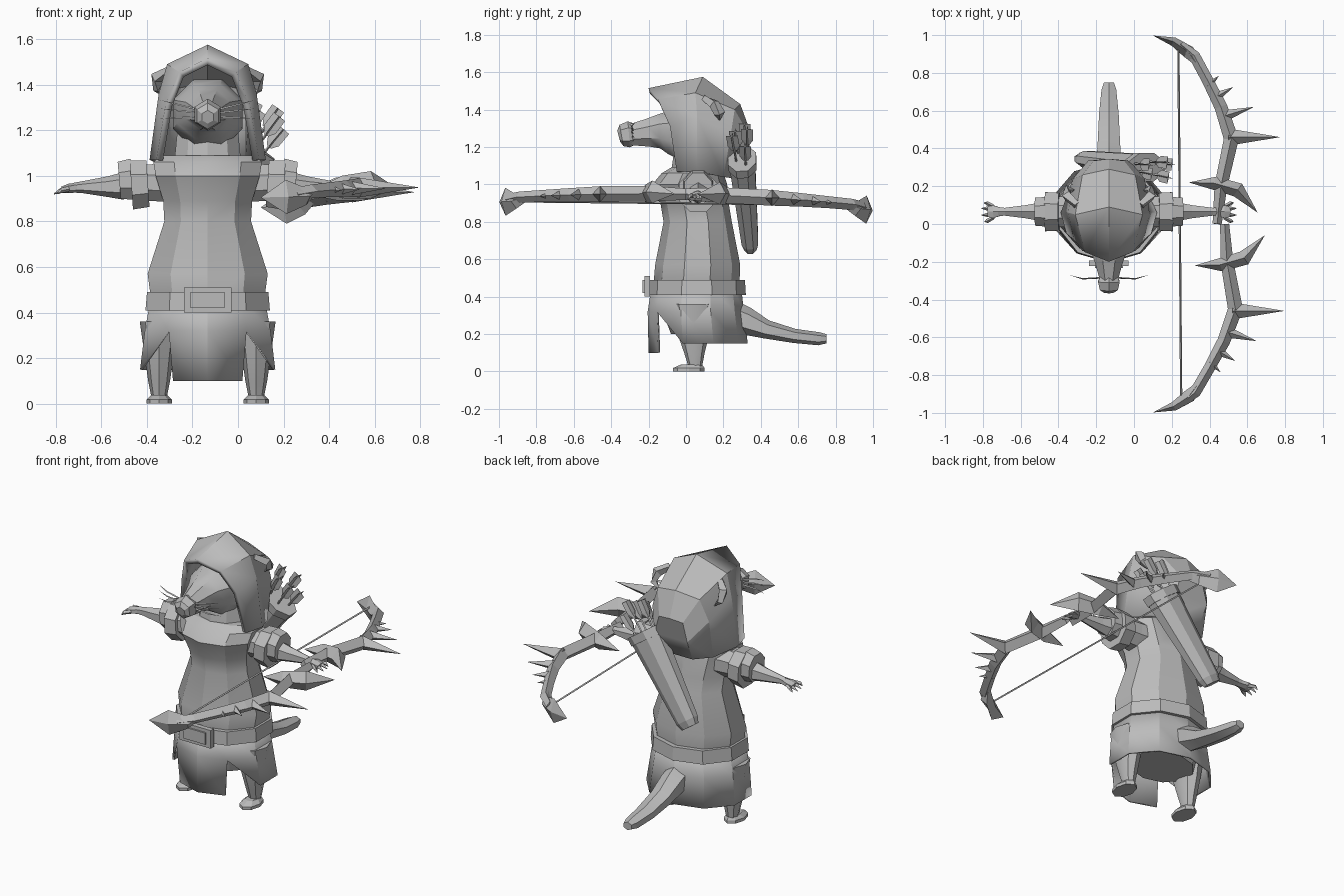
import bpy, bmesh, math
from mathutils import Vector

if "Cube" in bpy.data.objects:
    bpy.data.objects.remove(bpy.data.objects["Cube"])

C = -0.133                                   # x of the figure's mirror plane
gray = bpy.data.materials.new("plain grey")
gray.diffuse_color = (0.5, 0.5, 0.5, 1)
gray.use_nodes = True
gray.node_tree.nodes["Principled BSDF"].inputs["Base Color"].default_value = gray.diffuse_color


def finish(name, bm, smooth=None, thick=0):
    bmesh.ops.remove_doubles(bm, verts=bm.verts, dist=0.0005)
    bmesh.ops.recalc_face_normals(bm, faces=bm.faces)
    me = bpy.data.meshes.new(name)
    bm.to_mesh(me)
    bm.free()
    me.materials.append(gray)
    ob = bpy.data.objects.new(name, me)
    bpy.context.collection.objects.link(ob)
    if smooth:
        bpy.ops.object.select_all(action='DESELECT')
        ob.select_set(True)
        bpy.context.view_layer.objects.active = ob
        bpy.ops.object.shade_smooth_by_angle(angle=math.radians(smooth))
    if thick:
        m = ob.modifiers.new("thickness", 'SOLIDIFY')
        m.thickness, m.offset = thick, -1
    return ob


def tube(name, pts, n=6, up=(0, 0, 1), axis=None, turn=0, smooth=None):
    """Loft of n-sided rings; each point is (x, y, z, half width, half height)."""
    bm, rings = bmesh.new(), []
    P = [Vector(p[:3]) for p in pts]
    for i, p in enumerate(pts):
        t = Vector(axis) if axis else P[min(i + 1, len(P) - 1)] - P[max(i - 1, 0)]
        t.normalize()
        side = t.cross(Vector(up)).normalized()
        top = side.cross(t)
        ring = []
        for k in range(n):
            a = 2 * math.pi * (k + turn) / n
            ring.append(bm.verts.new(P[i] + side * p[3] * math.sin(a) + top * p[4] * math.cos(a)))
        rings.append(ring)
    for r, q in zip(rings, rings[1:]):
        for k in range(n):
            bm.faces.new((r[k], r[(k + 1) % n], q[(k + 1) % n], q[k]))
    for ring, p in ((rings[0], pts[0]), (rings[-1], pts[-1])):
        if p[3] > 0.001:
            bm.faces.new(ring)
    return finish(name, bm, smooth)


def stack(name, rows, n=10, smooth=None):
    """Horizontal rings given as (z, half width, front y, back y)."""
    pts = [(C, (f + b) / 2, z, w, (b - f) / 2) for z, w, f, b in rows]
    return tube(name, pts, n, up=(0, -1, 0), axis=(0, 0, 1), smooth=smooth)


# Torso, neck, belt and buckle
stack("tunic", [(.2, .19, -.08, .24), (.45, .26, -.175, .285), (.57, .277, -.165, .29),
                (.8, .2, -.12, .245), (.89, .205, -.135, .23), (1.0, .24, -.18, .22),
                (1.06, .25, -.13, .2), (1.09, .22, -.08, .17)], smooth=30)
stack("neck", [(1.0, .16, -.09, .2), (1.2, .14, -.06, .2)])
stack("belt", [(.41, .287, -.205, .32), (.49, .28, -.2, .315)])
for nm, w, h, y in (("buckle", .105, .055, -.212), ("buckle_plate", .075, .035, -.222)):
    tube(nm, [(C, y + .02, .455, w * 1.41, h * 1.41), (C, y - .01, .455, w * 1.41, h * 1.41)],
         4, turn=.5)

# Skirt: front flap and a back wrap with slits between
bm = bmesh.new()


def skirt_ring(z, rx, f, b):
    return [bm.verts.new((C + rx * math.sin(k * math.pi / 5),
                          (f + b) / 2 - (b - f) / 2 * math.cos(k * math.pi / 5), z)) for k in range(10)]


top, mid, hem = (skirt_ring(.45, .265, -.185, .295), skirt_ring(.32, .29, -.205, .31),
                 skirt_ring(.15, .312, -.2, .33))
for k in range(10):
    j = (k + 1) % 10
    bm.faces.new((top[k], top[j], mid[j], mid[k]))
    if k in (1, 8):                          # slanted slit edges
        a, b = (k, j) if k == 1 else (j, k)
        bm.faces.new((mid[a], mid[b], hem[b]))
    else:
        bm.faces.new((mid[k], mid[j], hem[j], hem[k]))
for k in (0, 1, 9):
    hem[k].co.z = .1
    hem[k].co.x = C + (hem[k].co.x - C) * .83
finish("skirt", bm, 30, .012)

# Hood: arches running from the rim to the back, mirrored halves
arches = [[(0, -.2, 1.515), (.125, -.15, 1.455), (.185, -.085, 1.31), (.225, -.05, 1.07)],
          [(0, .09, 1.575), (.178, .05, 1.49), (.215, .06, 1.36), (.255, .06, 1.07)],
          [(0, .29, 1.43), (.14, .26, 1.4), (.19, .24, 1.27), (.19, .2, 1.04)],
          [(0, .345, 1.28), (.08, .335, 1.27), (.11, .335, 1.16), (.1, .27, 1.03)]]
bm = bmesh.new()
rows = [[bm.verts.new((C + s * x, y, z)) for s, (x, y, z) in
         [(-1, p) for p in a[:0:-1]] + [(1, p) for p in a]] for a in arches]
for r, q in zip(rows, rows[1:]):
    for k in range(6):
        bm.faces.new((r[k], r[k + 1], q[k + 1], q[k]))
bm.faces.new(rows[-1])
hood = finish("hood", bm, 20, .03)

# Head, nose and whiskers
tube("head", [(C, .16, 1.27, .14, .14), (C, .0, 1.27, .165, .165), (C, -.08, 1.28, .145, .13),
              (C, -.14, 1.285, .105, .1), (C, -.2, 1.277, .08, .082), (C, -.3, 1.265, .05, .06)],
     8, turn=.5, smooth=40)
tube("nose", [(C, -.27, 1.268, .05, .055), (C, -.305, 1.268, .066, .07),
              (C, -.345, 1.262, .055, .058), (C, -.36, 1.258, .03, .03)], 6)
for s in (-1, 1):
    for i, dz in enumerate((.035, .01, -.02)):
        tube("whisker", [(C + s * .05, -.285, 1.27 + dz * .6, .005, .005),
                         (C + s * .14, -.29, 1.275 + dz * 1.1, .004, .004),
                         (C + s * .21, -.27, 1.28 + dz * 1.5, 0, 0)], 3)
    # Ear poking through the hood
    tube("ear", [(C + s * .17, .1, 1.46, .02, .02), (C + s * .222, .15, 1.43, .03, .03),
                 (C + s * .222, .18, 1.38, .018, .03), (C + s * .18, .18, 1.34, 0, 0)], 4, up=(0, 1, 0))

    # Arm with two cuffs and a four-fingered hand
    Y = .065

    def arm(name, pts, n=8, turn=.5):
        tube(name, [(C + s * x, y, z, w, h) for x, y, z, w, h in pts], n, turn=turn)
    arm("shoulder", [(.12, Y, .97, .1, .09), (.2, Y, .97, .09, .09), (.28, Y, .97, .085, .085)])
    arm("inner_cuff", [(.262, Y, .965, .108, .11), (.335, Y, .96, .112, .117)])
    arm("outer_cuff", [(.33, Y, .985, .085, .098), (.388, Y, .98, .08, .088)])
    arm("forearm", [(.37, Y, .955, .055, .06), (.44, Y, .952, .04, .045),
                    (.55, Y, .95, .024, .026), (.585, Y, .948, .026, .022)], 6, 0)
    arm("palm", [(.57, Y, .948, .024, .022), (.61, Y, .945, .038, .02), (.64, Y, .938, .032, .014)], 6, 0)
    for d in (-.05, -.017, .017, .045):
        arm("finger", [(.61, Y + d * .6, .942, .01, .012), (.645, Y + d, .935, .011, .011),
                       (.683 - abs(d) * .5, Y + d * 1.05, .92, .002, .002)], 4, 0)

    # Leg and foot
    lx = C + s * .213
    tube("leg", [(lx, .04, .36, .085, .11), (lx, .04, .2, .062, .085), (lx, .045, .1, .048, .055),
                 (lx, .05, .02, .032, .035)], 8, up=(0, -1, 0), axis=(0, 0, 1), smooth=40)
    tube("foot", [(lx, .015, 0, .056, .085), (lx, .015, .018, .056, .085), (lx, .03, .038, .035, .055)],
         8, up=(0, -1, 0), axis=(0, 0, 1))

# Tail
tube("tail", [(C, .25, .29, .075, .09), (C, .32, .27, .075, .075), (C, .43, .225, .068, .05),
              (C, .58, .19, .06, .038), (C, .71, .175, .045, .035), (C, .75, .175, .03, .025)], 6, smooth=30)

# Quiver with lip and fletched arrows
A, B = Vector((-.27, .345, .66)), Vector((.06, .3, 1.13))
u = (B - A).normalized()
side = u.cross(Vector((0, 1, 0))).normalized()
dep = side.cross(u)


def along(p, w, h):
    return (*p, w, h)


tube("quiver", [along(A, .06, .035), along(A + u * .04, .075, .048), along(B, .118, .075)], 8,
     up=(0, 1, 0), turn=.5)
tube("quiver_lip", [along(B - u * .04, .122, .08), along(B + u * .01, .126, .082)], 8,
     up=(0, 1, 0), turn=.5)
for i, (a, b, l) in enumerate([(-.06, .02, .13), (-.02, -.03, .17), (.0, .03, .19),
                               (.05, -.02, .14), (.075, .02, .16)]):
    o = B + side * a + dep * b
    d = (u + side * a * 1.5 + dep * b * 2).normalized()
    tube("arrow_shaft", [along(o - d * .1, .006, .006), along(o + d * l, .006, .006)], 4, up=(0, 1, 0))
    for w, h in ((.032, .003), (.003, .032)):
        tube("arrow_feather", [along(o + d * (l - .09), w * .4, h * .4), along(o + d * (l - .06), w, h),
                               along(o + d * (l + .01), w, h)], 4, up=(.3, 1, .2))

# Bow: both limbs with end blades, grip blades and spikes
for s in (-1, 1):
    def bow(name, pts, n=4):
        tube(name, [(x + (.04 * (1 - y) if s < 0 else 0), s * y,
                     .948 - .022 * s * y - .045 * y * y + dz, w, h)
                    for x, y, dz, w, h in pts], n)
    bow("bow_limb", [(.44, 0, 0, .024, .03), (.46, .2, 0, .034, .042), (.515, .45, 0, .04, .042),
                     (.46, .62, 0, .034, .036), (.39, .76, 0, .03, .032), (.32, .89, 0, .03, .03),
                     (.25, .95, -.01, .02, .03)])
    bow("end_blade", [(.33, .85, 0, .012, .02), (.29, .91, -.02, .035, .04),
                      (.21, .965, -.02, .024, .075), (.1, .998, -.02, 0, 0)])
    bow("grip_blade", [(.29, .22, -.02, 0, 0), (.43, .215, 0, .036, .05),
                       (.55, .18, .01, .04, .06), (.655, .06, 0, 0, 0)])
    for bx, by, tx, ty, r in ((.5, .46, .775, .46, .045), (.47, .57, .635, .62, .032),
                              (.43, .67, .525, .725, .027), (.39, .73, .45, .785, .022)):
        bow("spike", [(bx, by, 0, r, r), (tx, ty, 0, 0, 0)])
tube("bowstring", [(.235, .94, .89, .006, .006), (.25, -.94, .91, .006, .006)], 4)
